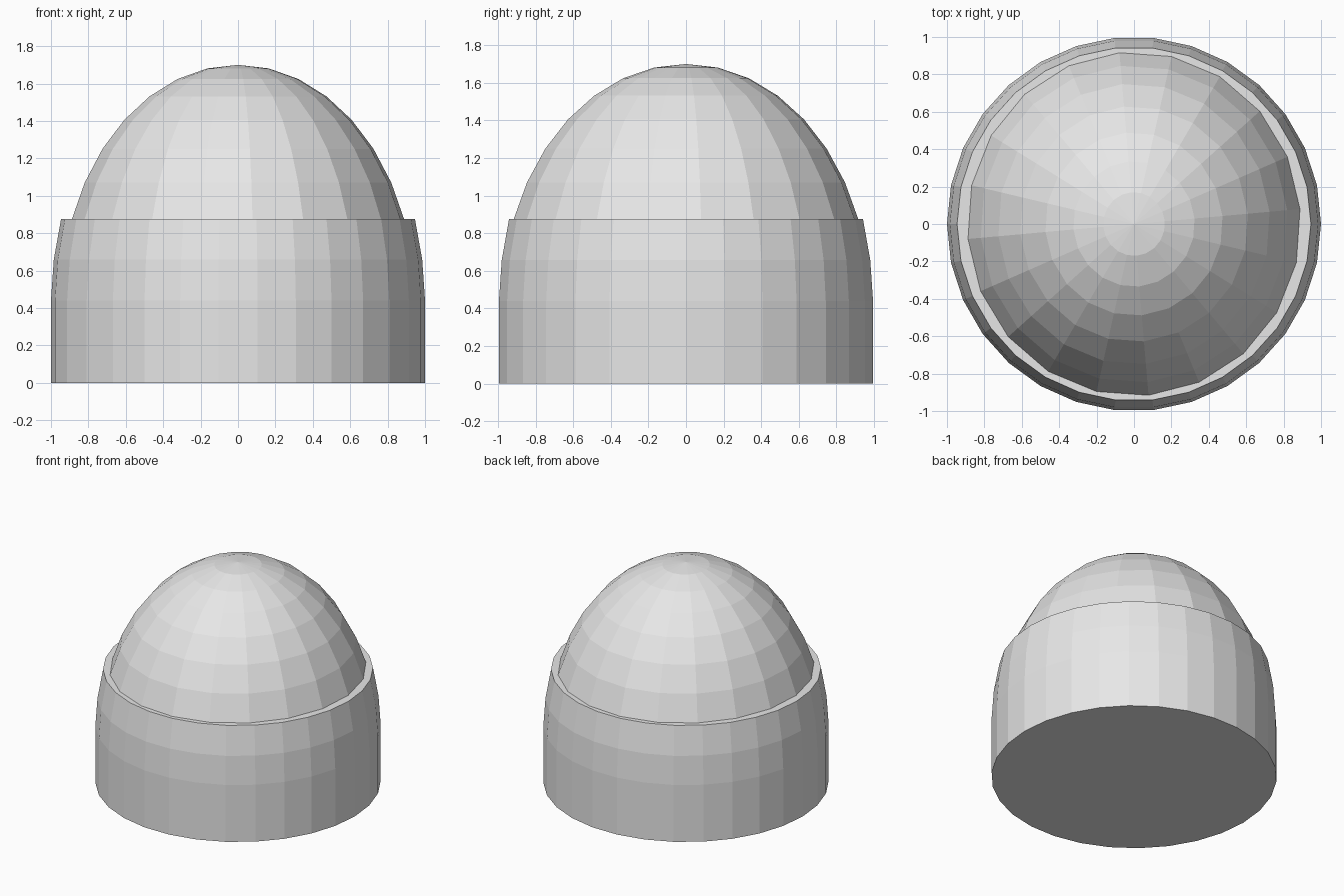
import bpy
import bmesh
from math import sin, cos, pi, radians

cube = bpy.data.objects.get("Cube")
if cube:
    bpy.data.objects.remove(cube, do_unlink=True)

grey = bpy.data.materials.new("light_grey")
grey.use_nodes = True
colour = (0.8, 0.8, 0.8, 1)
grey.diffuse_color = colour
grey.node_tree.nodes["Principled BSDF"].inputs["Base Color"].default_value = colour


def lathe(name, profile, sides, turn=0.0, sx=1.0, sy=1.0, tip=None):
    """Flat-shaded solid from (radius, z) rings, with a flat or pointed top."""
    bm = bmesh.new()
    rings = []
    for r, z in profile:
        angles = [turn + 2 * pi * i / sides for i in range(sides)]
        rings.append([bm.verts.new((sx * r * cos(a), sy * r * sin(a), z)) for a in angles])
    for low, high in zip(rings, rings[1:]):
        for i in range(sides):
            j = (i + 1) % sides
            bm.faces.new((low[i], low[j], high[j], high[i]))
    bm.faces.new(rings[0][::-1])
    top = rings[-1]
    if tip is None:
        bm.faces.new(top)
    else:
        peak = bm.verts.new((0, 0, tip))
        for i in range(sides):
            bm.faces.new((top[i], top[(i + 1) % sides], peak))
    mesh = bpy.data.meshes.new(name)
    bm.to_mesh(mesh)
    bm.free()
    mesh.materials.append(grey)
    obj = bpy.data.objects.new(name, mesh)
    bpy.context.collection.objects.link(obj)
    return obj


# Solid cup with straight lower wall and slightly drawn-in rim
lathe("cup", [(1, 0), (1, 0.22), (1, 0.44), (0.985, 0.658), (0.946, 0.876)], 30)

# Tall egg-shaped dome rising from the cup, slightly wider front to back
centre, height = 0.44, 1.26
rings = [(sin(radians(a)), centre + height * cos(radians(a))) for a in range(90, 0, -10)]
lathe("dome", rings, 20, turn=radians(5), sx=0.95, sy=0.98, tip=centre + height)
